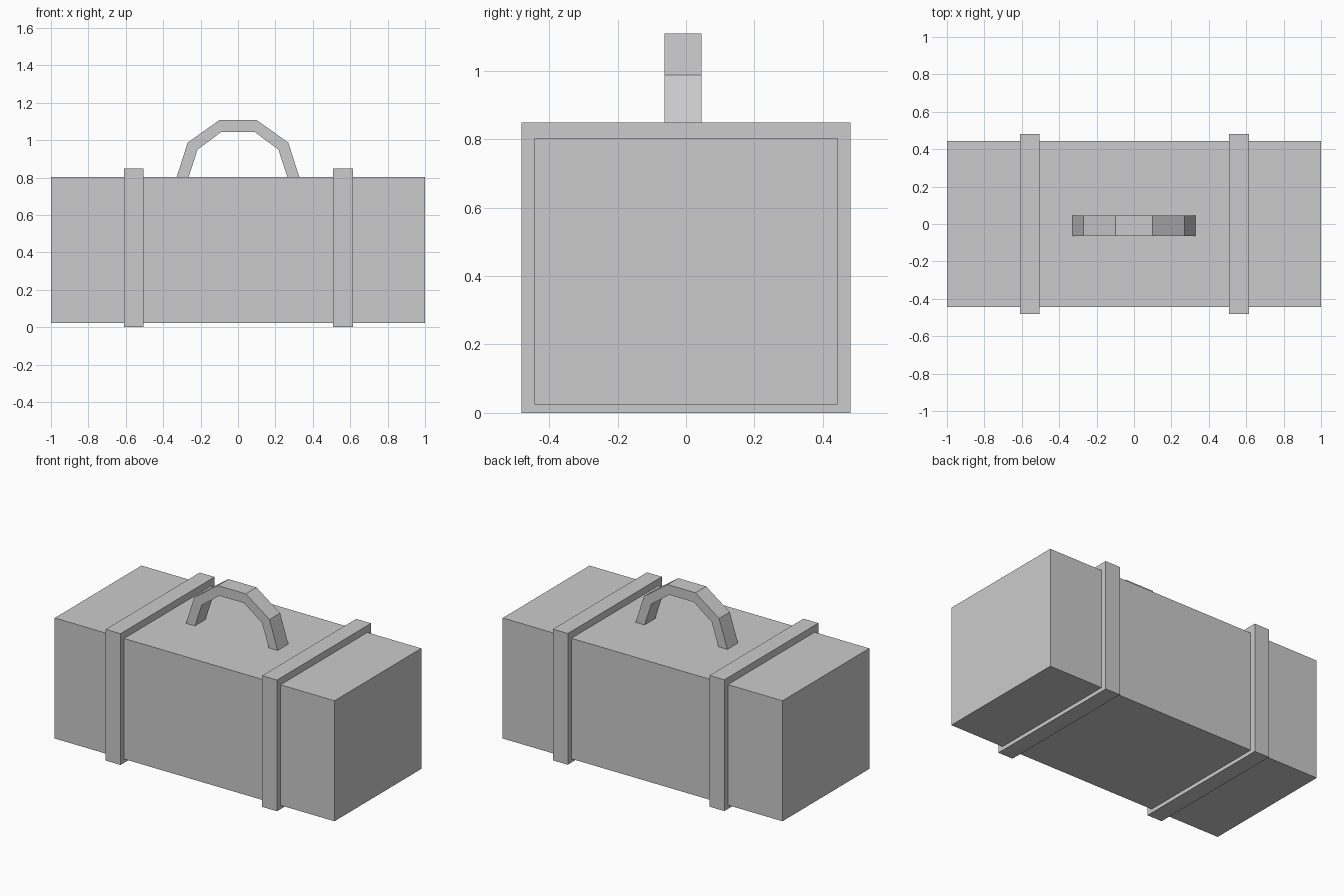
import bpy
import bmesh

if "Cube" in bpy.data.objects:
    bpy.data.objects.remove(bpy.data.objects["Cube"])


def finish(name, bm):
    bmesh.ops.recalc_face_normals(bm, faces=bm.faces)
    mesh = bpy.data.meshes.new(name)
    bm.to_mesh(mesh)
    bm.free()
    obj = bpy.data.objects.new(name, mesh)
    bpy.context.collection.objects.link(obj)
    return obj


def box(name, lo, hi):
    bm = bmesh.new()
    bmesh.ops.create_cube(bm, size=1)
    for v in bm.verts:
        v.co = [(a + b) / 2 + c * (b - a) for a, b, c in zip(lo, hi, v.co)]
    return finish(name, bm)


def band(name, outer, inner, place, start, end, closed):
    """Sweep the strip between two outlines from start to end."""
    bm = bmesh.new()
    rings = [[bm.verts.new(place(p, d)) for p in (o, i) for d in (start, end)]
             for o, i in zip(outer, inner)]
    n = len(rings)
    for k in range(n if closed else n - 1):
        a, b = rings[k], rings[(k + 1) % n]
        for s, t in ((0, 1), (1, 3), (3, 2), (2, 0)):
            bm.faces.new((a[s], a[t], b[t], b[s]))
    if not closed:
        for r in (rings[0], rings[-1]):
            bm.faces.new((r[0], r[1], r[3], r[2]))
    return finish(name, bm)


def rectangle(y, z0, z1):
    return [(-y, z0), (y, z0), (y, z1), (-y, z1)]


def mirrored(half):
    return half + [(-x, z) for x, z in reversed(half)]


# Case body: two halves meeting at a lengthwise seam
box("front_body_half", (-1, -0.443, 0.024), (1, 0, 0.803))
box("back_body_half", (-1, 0, 0.024), (1, 0.443, 0.803))

# Straps looped around the case, inner side sunk into the body
for side, x0, x1 in (("left", -0.61, -0.504), ("right", 0.509, 0.615)):
    band(side + "_strap", rectangle(0.48, 0, 0.848), rectangle(0.42, 0.05, 0.78),
         lambda p, d: (d, p[0], p[1]), x0, x1, True)

# Arched carrying handle
band("handle",
     mirrored([(-0.328, 0.803), (-0.269, 0.987), (-0.1, 1.108)]),
     mirrored([(-0.264, 0.803), (-0.216, 0.95), (-0.088, 1.045)]),
     lambda p, d: (p[0], d, p[1]), -0.063, 0.046, False)
